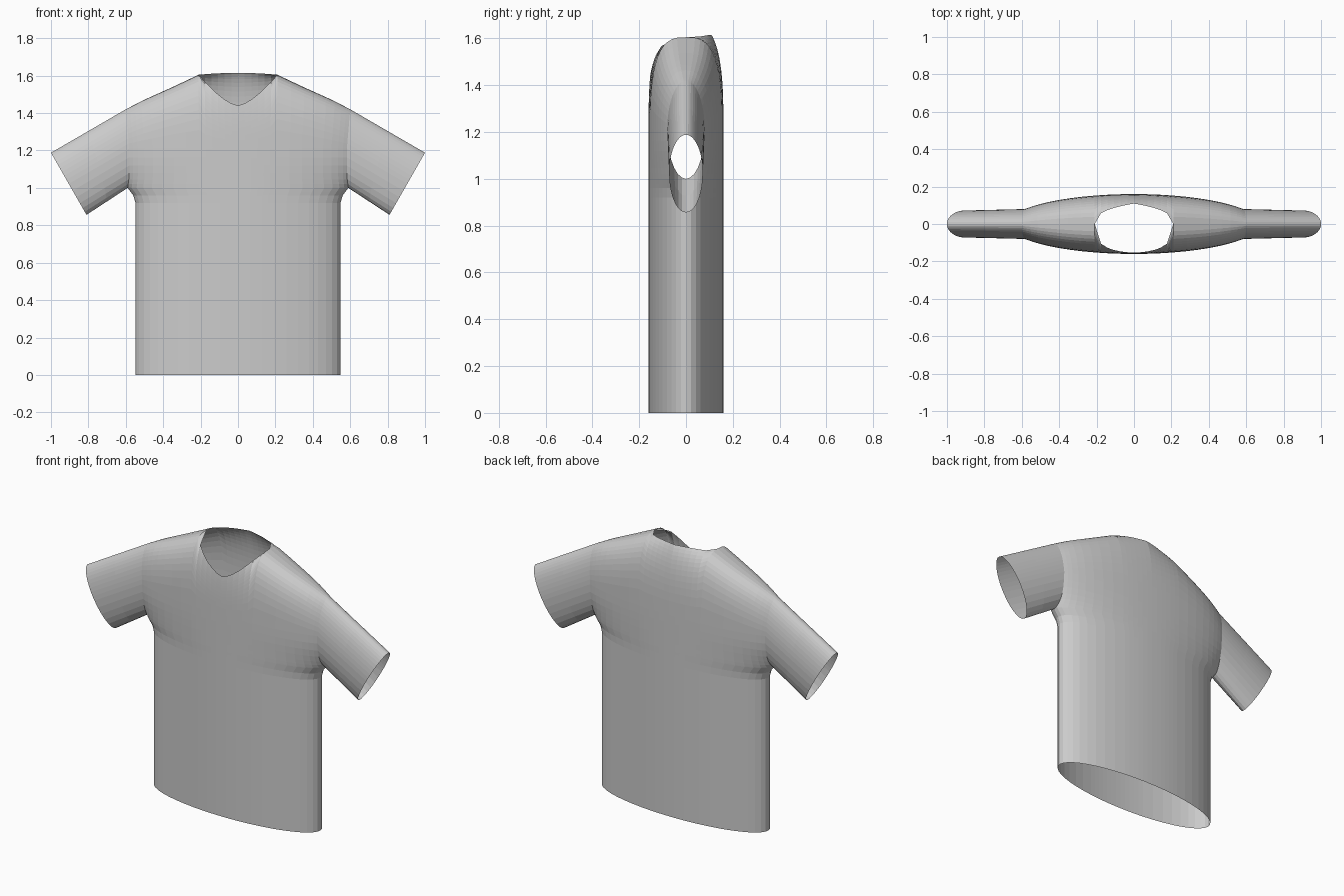
import bpy, bmesh, math
from math import sin, cos, asin, pi
from mathutils import Vector

cube = bpy.data.objects.get("Cube")
if cube:
    bpy.data.objects.remove(cube, do_unlink=True)

# Cloth material
cloth = bpy.data.materials.new("light grey cloth")
cloth.use_nodes = True
GREY = (0.6, 0.6, 0.6, 1)
cloth.diffuse_color = GREY
cloth.node_tree.nodes["Principled BSDF"].inputs["Base Color"].default_value = GREY

DEPTH = 0.16            # half depth of the body
PIT, MID = 1.0, 1.21    # underarm height, armhole centre height
ARM_R = MID - PIT       # armhole half height
NECK = 0.35             # neck half width as a share of body half width
ARCH_STEPS = 12


def interp(x, pts):
    """Piecewise linear lookup."""
    for (x0, y0), (x1, y1) in zip(pts, pts[1:]):
        if x <= x1:
            return y0 + (y1 - y0) * max(0, x - x0) / (x1 - x0)
    return pts[-1][1]


def half_width(z):
    return interp(z, [(0, .548), (.92, .548), (.96, .56), (PIT, .59), (1.06, .582), (MID, .582), (1.42, .6)])


def ridge(u):
    """Shoulder height across the body."""
    return interp(abs(u), [(0, 1.67), (NECK, 1.605), (.58, 1.54), (.84, 1.47), (1, MID + ARM_R)])


def half_depth(u, z):
    """Pointed side seam below the underarm, opening into the armhole above it."""
    f = max(0, min(1, (MID - z) / ARM_R))
    edge = 0.5 * math.sqrt(1 - f * f)
    return DEPTH * math.sqrt(max(0, 1 - u * u * (1 - edge * edge)))


def column(u, side):
    """One strip of cloth from hem to shoulder ridge or neckline."""
    rows = [0, .46, .92, .94, .96, .98] + [MID - ARM_R * cos(k * pi / 14) for k in range(7)]
    pts = [Vector((u * half_width(z), side * half_depth(u, z), z)) for z in rows]
    n, top, end = 3 - abs(u) ** 3, ridge(u), pi / 2
    v = abs(u) / NECK
    if v < 0.999:
        # V-shaped neckline at the front, shallow one at the back
        z = 1.44 + .165 * v ** 1.5 if side < 0 else 1.615 - .01 * v * v
        end = asin(min(1, ((z - MID) / (top - MID)) ** (n / 2)))
    for k in range(ARCH_STEPS + 1):
        t = end * k / ARCH_STEPS
        z = MID + (top - MID) * sin(t) ** (2 / n)
        y = side * half_depth(u, MID) * max(0, cos(t)) ** (2 / n)
        pts.append(Vector((u * half_width(min(z, 1.42)), y, z)))
    return pts


def add_grid(bm, lines):
    grid = [[bm.verts.new(p) for p in line] for line in lines]
    for a, b in zip(grid, grid[1:]):
        for k in range(len(a) - 1):
            bm.faces.new((a[k], b[k], b[k + 1], a[k + 1]))


def finish(name, bm):
    bmesh.ops.remove_doubles(bm, verts=bm.verts, dist=0.0003)
    bmesh.ops.recalc_face_normals(bm, faces=bm.faces)
    mesh = bpy.data.meshes.new(name)
    bm.to_mesh(mesh)
    bm.free()
    mesh.materials.append(cloth)
    obj = bpy.data.objects.new(name, mesh)
    bpy.context.collection.objects.link(obj)


# Torso: front and back panels meeting at the side seams and shoulders
a0 = asin(NECK)
angles = [a0 * k / 6 for k in range(7)] + [a0 + (pi / 2 - a0) * k / 9 for k in range(1, 10)]
us = [-sin(a) for a in reversed(angles[1:])] + [sin(a) for a in angles]
torso = bmesh.new()
for side in (-1, 1):
    add_grid(torso, [column(u, side) for u in us])
finish("torso", torso)

# Sleeves: tapered tubes from the armhole to a slanted cuff
for sign, name in ((1, "left_sleeve"), (-1, "right_sleeve")):
    front = [p for p in column(sign, -1) if p.z > PIT - .001]
    back = [p for p in column(sign, 1) if p.z > PIT - .001]
    armhole = front + back[::-1]
    cuff = []
    for p in armhole:
        b = (p.z - MID) / ARM_R
        cuff.append(Vector((sign * (.905 + .095 * b), p.y * .9, 1.022 + .166 * b)))
    sleeve = bmesh.new()
    add_grid(sleeve, [[p.lerp(q, s) for p, q in zip(armhole, cuff)] for s in (0, .5, 1)])
    finish(name, sleeve)
